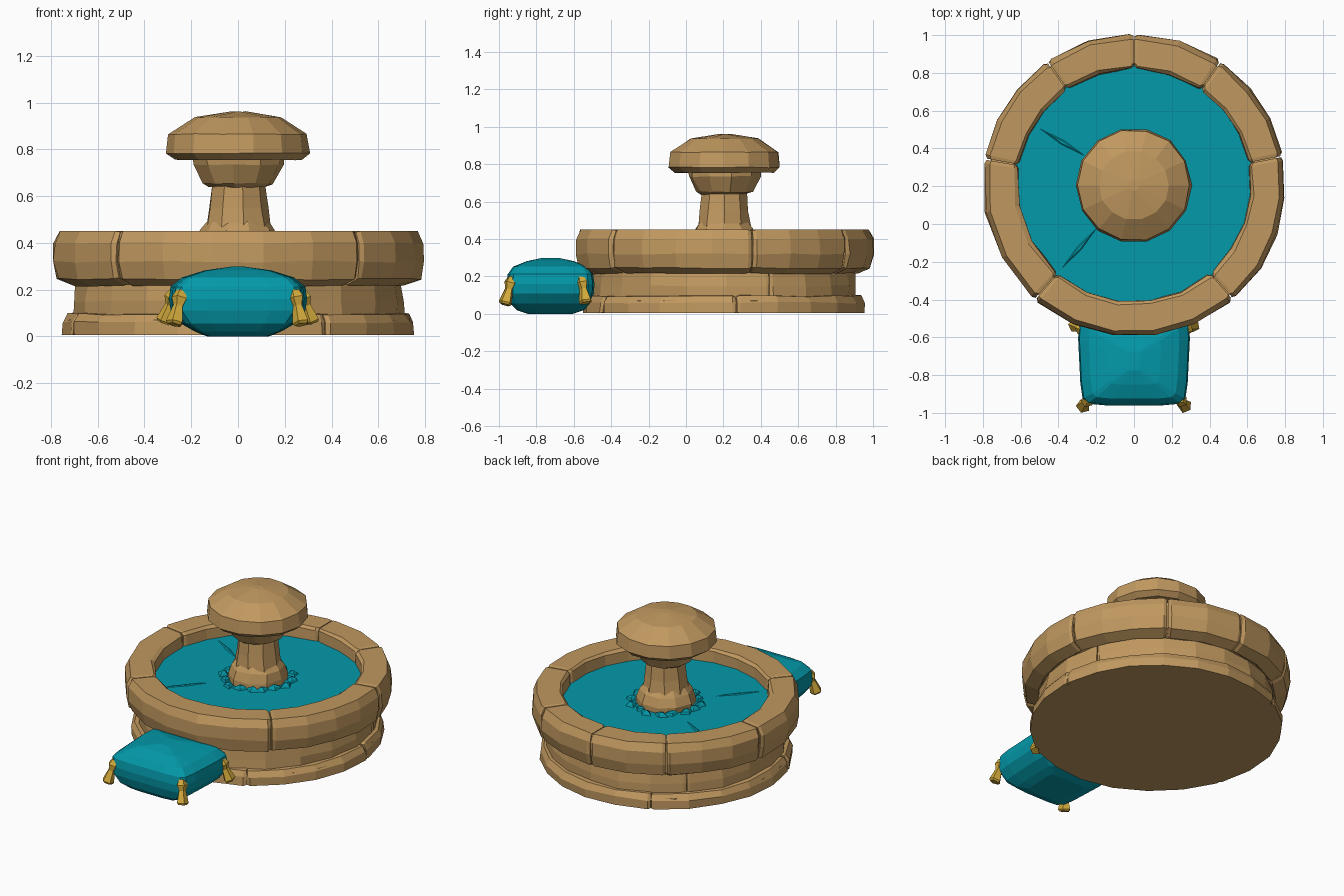
import bpy, bmesh, math, random
from mathutils import Vector, Matrix

if "Cube" in bpy.data.objects:
    bpy.data.objects.remove(bpy.data.objects["Cube"])

random.seed(4)
CY = 0.205  # fountain centre along y
WATER = 0.365


def material(name, rgb):
    m = bpy.data.materials.new(name)
    m.diffuse_color = (*rgb, 1)
    m.use_nodes = True
    m.node_tree.nodes["Principled BSDF"].inputs["Base Color"].default_value = m.diffuse_color
    return m


STONE = material("sandstone", (0.53, 0.315, 0.115))
TEAL = material("teal", (0.001, 0.32, 0.40))
GOLD = material("gold", (0.66, 0.41, 0.045))


def finish(bm, name, mat):
    bmesh.ops.recalc_face_normals(bm, faces=bm.faces)
    me = bpy.data.meshes.new(name)
    bm.to_mesh(me)
    bm.free()
    me.materials.append(mat)
    ob = bpy.data.objects.new(name, me)
    bpy.context.collection.objects.link(ob)
    return ob


def bridge(bm, a, b):
    n = len(a)
    for i in range(n):
        bm.faces.new((a[i], a[(i + 1) % n], b[(i + 1) % n], b[i]))


def jit(j):
    return random.uniform(-j, j)


def lathe(name, profile, sides, mat, jitter=0.0, matrix=None, turn=0.0):
    """Solid of revolution; both ends are closed by flat caps."""
    bm = bmesh.new()
    loops = []
    for r, z in profile:
        loops.append([bm.verts.new(((r + jit(jitter)) * math.cos(a), (r + jit(jitter)) * math.sin(a), z + jit(jitter) * 0.5))
                      for a in (turn + math.tau * i / sides for i in range(sides))])
    for a, b in zip(loops, loops[1:]):
        bridge(bm, a, b)
    bm.faces.new(loops[0])
    bm.faces.new(loops[-1])
    bm.transform(matrix or Matrix.Translation((0, CY, 0)))
    return finish(bm, name, mat)


def stone_ring(name, profile, joints, gap, jitter):
    """Ring of separate stones between joint angles, ends slightly tapered."""
    bm = bmesh.new()
    mid = [sum(p[k] for p in profile) / len(profile) for k in (0, 1)]
    for k, j0 in enumerate(joints):
        a0 = math.radians(j0) + gap
        a1 = math.radians(joints[(k + 1) % len(joints)] + (360 if k == len(joints) - 1 else 0)) - gap
        n = max(2, round((a1 - a0) / math.radians(17)))
        stations = [(a0, 0.87)] + [(a0 + 0.025 + (a1 - a0 - 0.05) * i / n, 1.0) for i in range(n + 1)] + [(a1, 0.87)]
        loops = []
        for a, s in stations:
            loop = []
            for r, z in profile:
                rr = mid[0] + (r - mid[0]) * s + jit(jitter)
                zz = mid[1] + (z - mid[1]) * (2 + s) / 3 + (jit(jitter) * 0.8 if 0.02 < z < 0.44 else 0)
                loop.append(bm.verts.new((rr * math.cos(a), CY + rr * math.sin(a), zz)))
            loops.append(loop)
        for a, b in zip(loops, loops[1:]):
            bridge(bm, a, b)
        bm.faces.new(loops[0])
        bm.faces.new(loops[-1])
    return finish(bm, name, STONE)


# Basin: rim stones, two lower courses, and a core that fills the joints
stone_ring("rim_stones", [(0.71, 0.215), (0.782, 0.245), (0.80, 0.32), (0.798, 0.40), (0.775, 0.45),
                          (0.635, 0.45), (0.618, 0.435), (0.612, 0.28)],
           [11, 55, 90, 125, 170, 229, 311], 0.004, 0.005)
stone_ring("middle_course", [(0.60, 0.08), (0.71, 0.08), (0.708, 0.15), (0.698, 0.23), (0.60, 0.23)],
           [20, 135, 255], 0.003, 0.006)
stone_ring("base_course", [(0.60, 0.005), (0.754, 0.005), (0.752, 0.06), (0.73, 0.095), (0.60, 0.105)],
           [5, 118, 200, 300], 0.003, 0.006)
lathe("basin_core", [(0.74, 0.005), (0.74, 0.07), (0.69, 0.09), (0.69, 0.22), (0.765, 0.25), (0.772, 0.425),
                     (0.64, 0.43), (0.632, 0.30)], 28, STONE)

# Water sheet with choppy splashes around the pedestal foot
lathe("water", [(0.645, 0.31), (0.645, WATER)], 28, TEAL)
for i in range(16):
    a = math.tau * i / 16 + jit(0.08)
    r = 0.198 + jit(0.018)
    place = (Matrix.Translation((r * math.cos(a), CY + r * math.sin(a), WATER - 0.002))
             @ Matrix.Rotation(a + jit(0.5), 4, 'Z') @ Matrix.Diagonal((0.9, 1.25, 1, 1)))
    lathe("splash", [(0.038, 0), (0.026, 0.016), (0.008, 0.024)], 4, TEAL, 0.004, place)

# Long thin ripples on the water
for deg in (149, 229):
    a = math.radians(deg)
    place = (Matrix.Translation((0.44 * math.cos(a), CY + 0.44 * math.sin(a), WATER - 0.001))
             @ Matrix.Rotation(a, 4, 'Z') @ Matrix.Diagonal((0.15, 0.014, 1, 1)))
    lathe("ripple", [(1, 0), (0.5, 0.006)], 4, TEAL, 0, place)

# Pedestal: foot, shaft, bowl neck and mushroom cap
lathe("pedestal_foot", [(0.18, 0.32), (0.178, 0.40), (0.16, 0.455), (0.132, 0.49)], 10, STONE, 0.006)
lathe("pedestal_shaft", [(0.145, 0.46), (0.13, 0.55), (0.118, 0.66)], 9, STONE, 0.006)
lathe("pedestal_neck", [(0.125, 0.64), (0.15, 0.652), (0.195, 0.735), (0.20, 0.77)], 10, STONE, 0.007, turn=0.2)
lathe("pedestal_cap", [(0.19, 0.77), (0.27, 0.755), (0.306, 0.783), (0.296, 0.865), (0.185, 0.937), (0.03, 0.961)],
      14, STONE, 0.004)

# Cushion: stacked rounded rectangles, wider towards the fountain
bm = bmesh.new()
layers = [(0.0, 0.13, 0.12), (0.02, 0.18, 0.18), (0.055, 0.24, 0.215), (0.11, 0.282, 0.232), (0.16, 0.29, 0.236),
          (0.212, 0.283, 0.228), (0.252, 0.235, 0.20), (0.282, 0.14, 0.125), (0.298, 0.03, 0.05)]
outline = [(1, 0), (1, 0.5), (0.97, 0.86), (0.88, 0.96), (0.5, 1), (0, 1)]
outline += [(-x, y) for x, y in outline[-2::-1]]
outline += [(x, -y) for x, y in outline[-2:0:-1]]
loops = []
for z, hx, hy in layers:
    loops.append([bm.verts.new((x * hx * (1 + 0.04 * y), -0.725 + y * hy, z)) for x, y in outline])
for a, b in zip(loops, loops[1:]):
    bridge(bm, a, b)
bm.faces.new(loops[0])
bm.faces.new(loops[-1])
finish(bm, "cushion", TEAL)

# Tassels hanging outwards from the cushion corners
for side in (-1, 1):
    for label, top, end in (("front", (0.242, -0.928, 0.195), (0.272, -0.968, 0.05)),
                            ("back", (0.27, -0.56, 0.195), (0.316, -0.535, 0.058))):
        t = Vector((top[0] * side, top[1], top[2]))
        e = Vector((end[0] * side, end[1], end[2]))
        place = Matrix.Translation(t) @ (e - t).to_track_quat('Z', 'Y').to_matrix().to_4x4()
        length = (e - t).length
        lathe(label + "_tassel", [(0.022, 0), (0.036, length * 0.22), (0.022, length * 0.45),
                                  (0.038, length * 0.93), (0.03, length)], 5, GOLD, 0.002, place)
